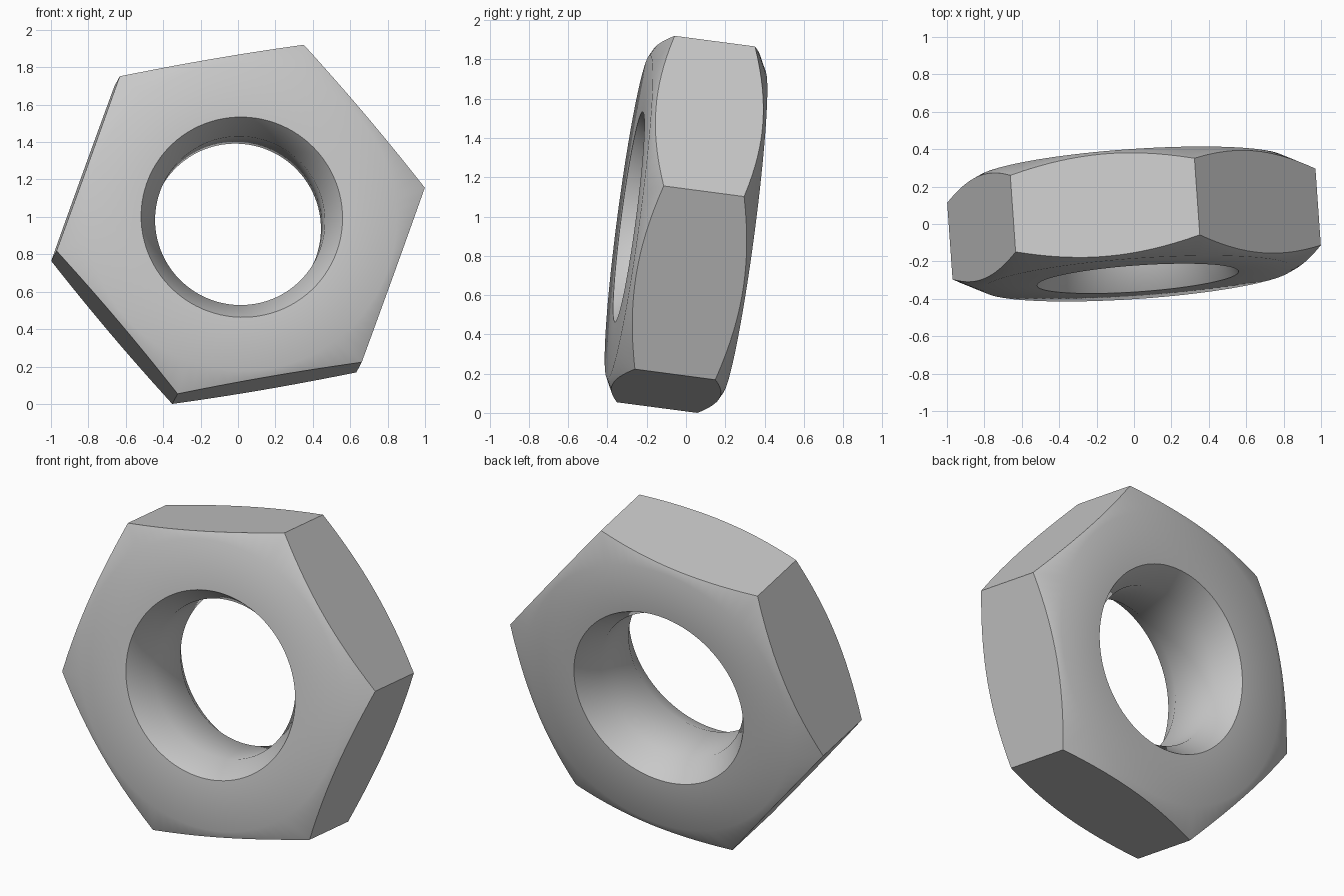
import bpy
import bmesh
from math import cos, pi, sin
from mathutils import Matrix, Vector

cube = bpy.data.objects.get("Cube")
if cube:
    bpy.data.objects.remove(cube, do_unlink=True)

STEPS = 96                       # multiple of six, so corners land on a step
CORNER = 1.003                   # corner radius of the hexagon
APOTHEM = CORNER * cos(pi / 6)
HALF = 0.295                     # half thickness at the flat faces
CORNER_HALF = 0.207              # half length of the corner edges
FLAT_R, RIM_R, BORE_R = 0.83, 0.54, 0.455
BORE_HALF = 0.15

# Plain steel colour
steel = bpy.data.materials.new("steel_grey")
steel.use_nodes = True
colour = (0.58, 0.58, 0.58, 1)
steel.diffuse_color = colour
steel.node_tree.nodes["Principled BSDF"].inputs["Base Color"].default_value = colour


def section(angle):
    """Closed radius/height cross-section of the nut at one angle."""
    local = (angle + pi / 6) % (pi / 3) - pi / 6
    hexagon = APOTHEM / cos(pi / 6 - abs(local))
    drop = (HALF - CORNER_HALF) * (hexagon - FLAT_R) / (CORNER - FLAT_R)
    upper = [(BORE_R, BORE_HALF), (RIM_R, HALF), (FLAT_R, HALF),
             (hexagon, HALF - drop)]
    return upper + [(r, -z) for r, z in reversed(upper)]


# Hex nut: sweep the cross-section around the axis
bm = bmesh.new()
rings = []
for i in range(STEPS):
    a = 2 * pi * i / STEPS
    rings.append([bm.verts.new((r * cos(a), r * sin(a), z))
                  for r, z in section(a)])
for i, ring in enumerate(rings):
    following = rings[(i + 1) % STEPS]
    for j in range(len(ring)):
        k = (j + 1) % len(ring)
        bm.faces.new((ring[j], ring[k], following[k], following[j]))
bmesh.ops.recalc_face_normals(bm, faces=bm.faces)
mesh = bpy.data.meshes.new("hex_nut")
bm.to_mesh(mesh)
bm.free()
mesh.materials.append(steel)
nut = bpy.data.objects.new("hex_nut", mesh)
bpy.context.collection.objects.link(nut)

# Lean the nut: axis towards the front, one corner towards the top
axis = Vector((0.07, -1, 0.132)).normalized()
corner = Vector((0.337, 0.145, 0.932))
corner = (corner - axis * corner.dot(axis)).normalized()
side = axis.cross(corner)
mesh.transform(Matrix((corner, side, axis)).transposed().to_4x4())
lowest = min(v.co.z for v in mesh.vertices)
mesh.transform(Matrix.Translation((0, 0, -lowest)))

# Smooth chamfers and bore, crisp hexagon and rim edges
bpy.ops.object.select_all(action='DESELECT')
nut.select_set(True)
bpy.context.view_layer.objects.active = nut
bpy.ops.object.shade_smooth_by_angle(angle=pi / 5)
